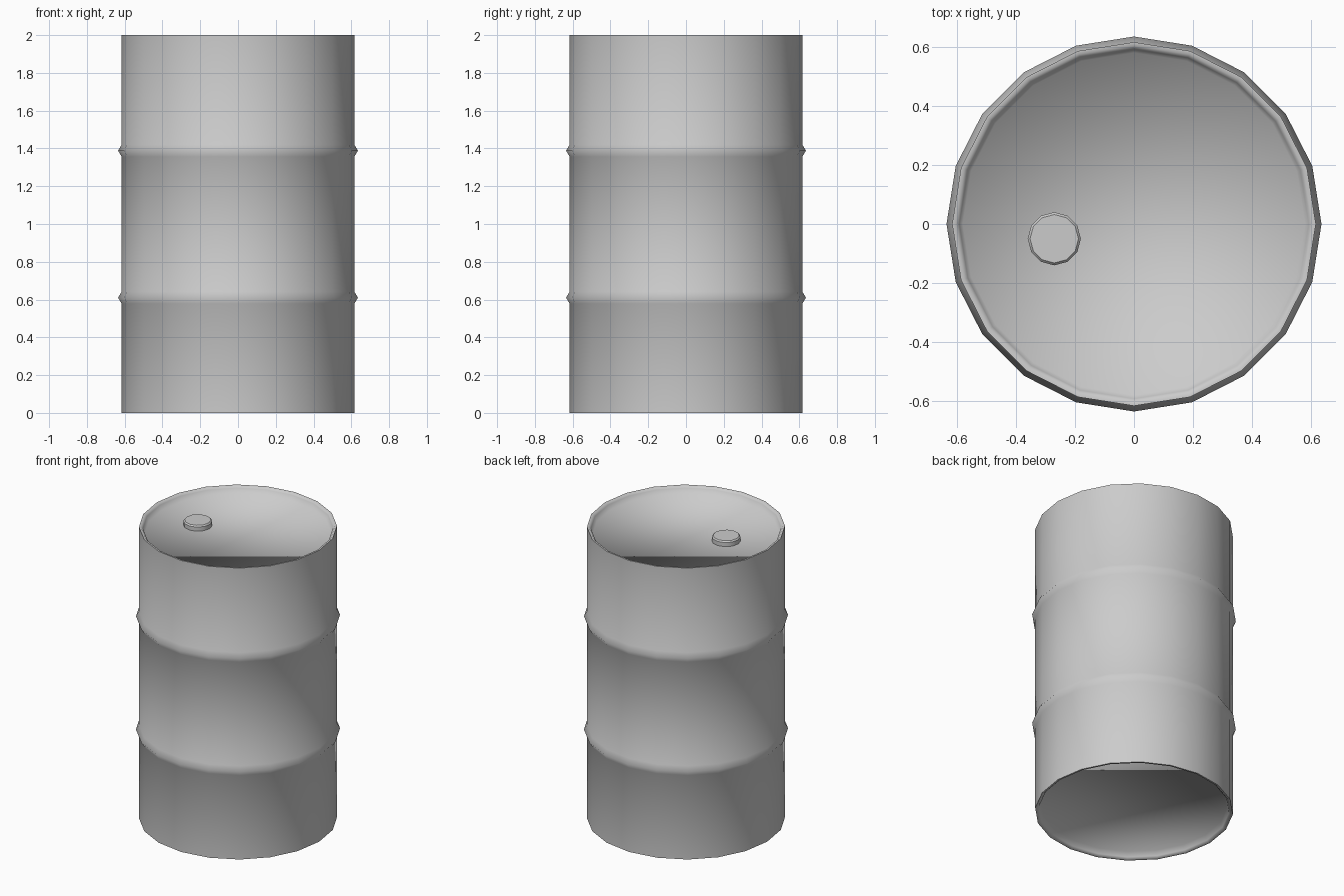
import bpy, bmesh, math

if "Cube" in bpy.data.objects:
    bpy.data.objects.remove(bpy.data.objects["Cube"])


def lathe(name, profile, sides, location=(0, 0, 0), angle=75):
    """Spin a (radius, z) profile around z; the first and last rings are capped."""
    bm = bmesh.new()
    rings = []
    for r, z in profile:
        rings.append([bm.verts.new((r * math.cos(2 * math.pi * i / sides),
                                    r * math.sin(2 * math.pi * i / sides), z))
                      for i in range(sides)])
    for a, b in zip(rings, rings[1:]):
        for i in range(sides):
            j = (i + 1) % sides
            bm.faces.new((a[i], a[j], b[j], b[i]))
    bm.faces.new(rings[0][::-1])
    bm.faces.new(rings[-1])
    bmesh.ops.recalc_face_normals(bm, faces=bm.faces)
    mesh = bpy.data.meshes.new(name)
    bm.to_mesh(mesh)
    bm.free()
    obj = bpy.data.objects.new(name, mesh)
    obj.location = location
    bpy.context.collection.objects.link(obj)
    bpy.ops.object.select_all(action='DESELECT')
    obj.select_set(True)
    bpy.context.view_layer.objects.active = obj
    bpy.ops.object.shade_smooth_by_angle(angle=math.radians(angle))
    return obj


# Barrel: recessed ends, raised rims and two pressed ribs
R, RIB, HEIGHT, RECESS = 0.616, 0.635, 2.0, 0.045
rim = [(0.58, RECESS), (0.592, 0.012), (0.604, 0.0), (R, 0.0)]
profile = list(rim)
for z in (0.61, 1.388):
    profile += [(R, z - 0.032), (RIB, z), (R, z + 0.032)]
profile += [(r, HEIGHT - z) for r, z in reversed(rim)]
lathe("barrel", profile, 20)

# Filler cap on the lid
lathe("filler_cap", [(0.09, -0.005), (0.09, 0.028), (0.082, 0.037)], 12,
      (-0.27, -0.05, HEIGHT - RECESS), 40)
